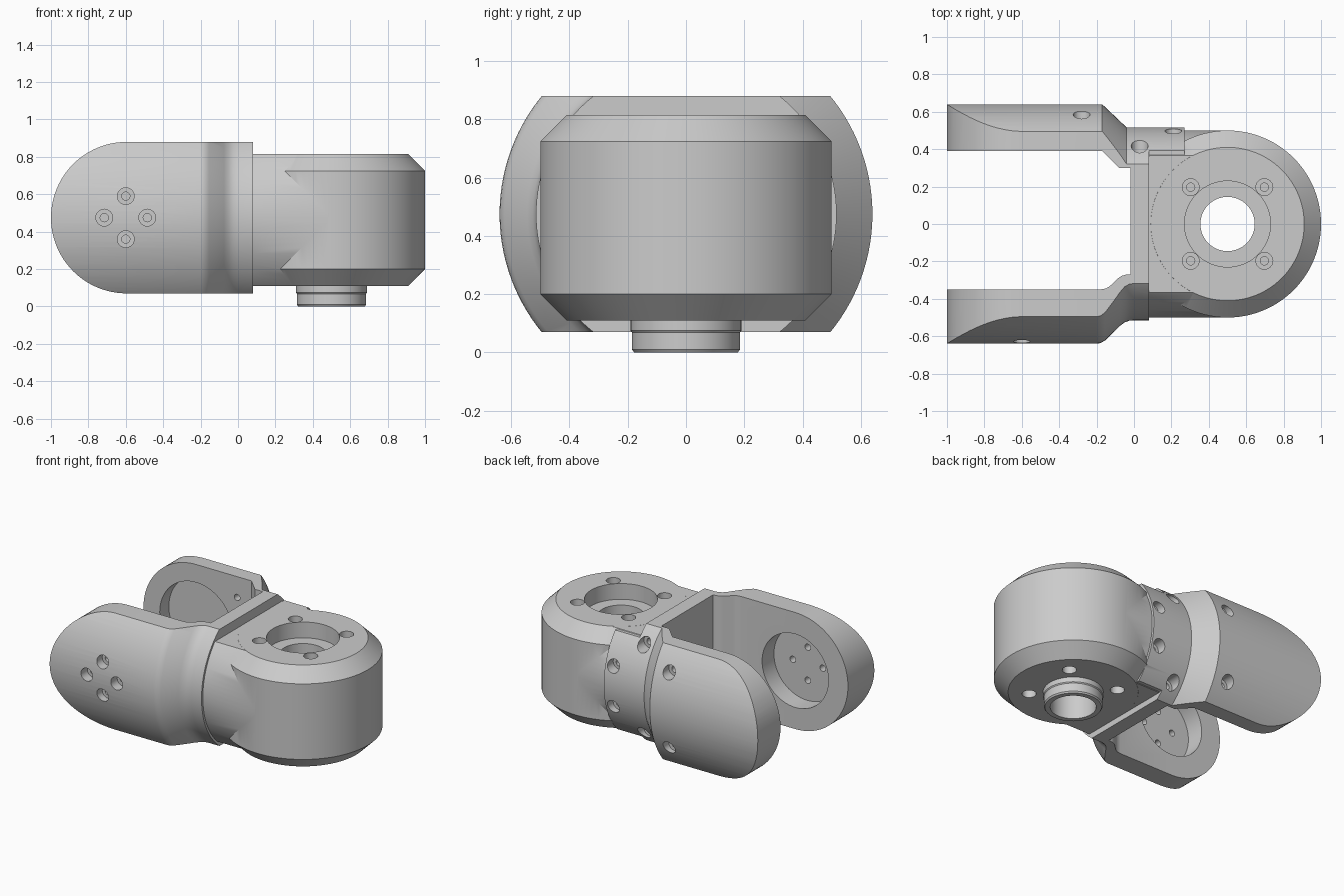
import bpy, bmesh
from math import sin, cos, pi, sqrt, radians

if "Cube" in bpy.data.objects:
    bpy.data.objects.remove(bpy.data.objects["Cube"])

CZ = 0.475          # height of the long axis
HX = 0.5            # x of the upright housing axis


def loft(name, *shells):
    """Each shell is a list of equal-length rings, skinned and capped."""
    bm = bmesh.new()
    for rings in shells:
        vs = [[bm.verts.new(p) for p in r] for r in rings]
        n = len(vs[0])
        for a, b in zip(vs, vs[1:]):
            for i in range(n):
                j = (i + 1) % n
                bm.faces.new((a[i], a[j], b[j], b[i]))
        bm.faces.new(vs[0][::-1])
        bm.faces.new(vs[-1])
    bmesh.ops.recalc_face_normals(bm, faces=bm.faces)
    me = bpy.data.meshes.new(name)
    bm.to_mesh(me)
    bm.free()
    ob = bpy.data.objects.new(name, me)
    bpy.context.collection.objects.link(ob)
    return ob


def lathe(axis, u, v, profile, n=64, a0=0.0, a1=None):
    """Rings about an axis; profile is (position on axis, radius).
    With a1 given, rings are arcs closed by a chord."""
    full = a1 is None
    k = n if full else n + 1
    span = 2 * pi if full else a1 - a0
    rings = []
    for t, r in profile:
        ring = []
        for i in range(k):
            a = a0 + span * i / n
            c, s = r * cos(a), r * sin(a)
            ring.append({'x': (t, u + c, v + s),
                         'y': (u + c, t, v + s),
                         'z': (u + c, v + s, t)}[axis])
        rings.append(ring)
    return rings


def boolean(ob, tool, op):
    tool.hide_render = True
    m = ob.modifiers.new(op, 'BOOLEAN')
    m.operation, m.object, m.solver = op, tool, 'EXACT'
    bpy.context.view_layer.objects.active = ob
    bpy.ops.object.modifier_apply(modifier=m.name)
    bpy.data.objects.remove(tool)


def box(name, x0, x1, y0, y1, z0, z1):
    return loft(name, *[[[(x, y, z) for x, y in
                ((x0, y0), (x1, y0), (x1, y1), (x0, y1))] for z in (z0, z1)]])


# Upright actuator housing with chamfers and the spigot below it
body = loft("joint_bracket", lathe('z', HX, 0, [
    (0, .178), (.01, .185), (.068, .185), (.075, .19), (.11, .19), (.11, .41),
    (.2, .5), (.725, .5), (.815, .41)], 96))

# Horizontal barrel that blends the housing into the yoke
barrel = loft("barrel", lathe('x', 0, CZ, [(.0, .5), (.48, .5)], 96))
boolean(barrel, box("clip", -.1, .6, -.7, .7, .1105, .8145), 'INTERSECT')
boolean(body, barrel, 'UNION')


# Yoke halves: turned outside shape, trimmed by the side outline
def yoke_half(name, profile, mid):
    a = radians(92)
    half = loft(name, lathe('x', 0, CZ, profile, 64, mid - a, mid + a))
    arc = [(-.595 + .405 * cos(t), CZ + .405 * sin(t))
           for t in [pi / 2 + pi * i / 48 for i in range(49)]]
    side = arc + [(.08, .07), (.08, .114), (.4, .114), (.4, .811), (.08, .811), (.08, .88)]
    boolean(half, loft("clip", [[(x, y, z) for x, z in side] for y in (-.8, .8)]), 'INTERSECT')
    return half


front = yoke_half("front_arm", [(-1.05, .64), (-.2, .64), (-.18, .637), (-.155, .623),
                  (-.075, .545), (-.05, .526), (-.025, .517), (0, .515), (.08, .515)], pi)
back = yoke_half("back_arm", [(-1.05, .64), (-.17, .64), (-.04, .517), (.27, .517)], 0)
boolean(front, back, 'UNION')

# Open gap between the arms
gap = [(-1.2, .39), (-.17, .39), (-.08, .3), (-.02, .3), (-.02, -.27), (-.04, -.27),
       (-.065, -.277), (-.085, -.29), (-.13, -.333), (-.15, -.345), (-.18, -.35), (-1.2, -.35)]
boolean(front, loft("gap", [[(x, y, z) for x, y in gap] for z in (-.1, 1.1)]), 'DIFFERENCE')
boolean(body, front, 'UNION')

# Round pockets inside the arms
boolean(body, loft("pockets",
                   lathe('y', -.595, CZ, [(-.48, .255), (-.2, .255)]),
                   lathe('y', -.595, CZ, [(.2, .28), (.49, .28)])), 'DIFFERENCE')

# Counterbored shaft passage through the housing
boolean(body, loft("bore", lathe('z', HX, 0, [
    (-.1, .145), (.705, .145), (.705, .23), (.9, .23)], 64)), 'DIFFERENCE')


# Counterbored screw holes; surface position and inward direction along the axis
def screw(axis, u, v, surf, d, depth=.06, length=.25):
    return lathe(axis, u, v, [(surf - d * .12, .045), (surf + d * depth, .045),
                              (surf + d * depth, .022), (surf + d * length, .022)], 24)


holes = []
for dx, dz in ((.115, 0), (-.115, 0), (0, .115), (0, -.115)):
    holes.append(screw('y', -.6 + dx, CZ + dz, -.63, 1))
for x, off, r in ((-.28, .26, .64), (.03, .305, .515), (.21, .14, .515)):
    for s in (-1, 1):
        holes.append(screw('y', x, CZ + s * off, sqrt(r * r - off * off), -1))
for dx in (-.197, .197):
    for dy in (-.197, .197):
        holes.append(screw('z', HX + dx, dy, .815, -1, .08, .22))
        holes.append(screw('z', HX + dx, dy, .11, 1, .08, .22))
boolean(body, loft("screw_holes", *holes), 'DIFFERENCE')

bpy.ops.object.select_all(action='DESELECT')
body.select_set(True)
bpy.context.view_layer.objects.active = body
bpy.ops.object.shade_smooth_by_angle(angle=radians(25))
